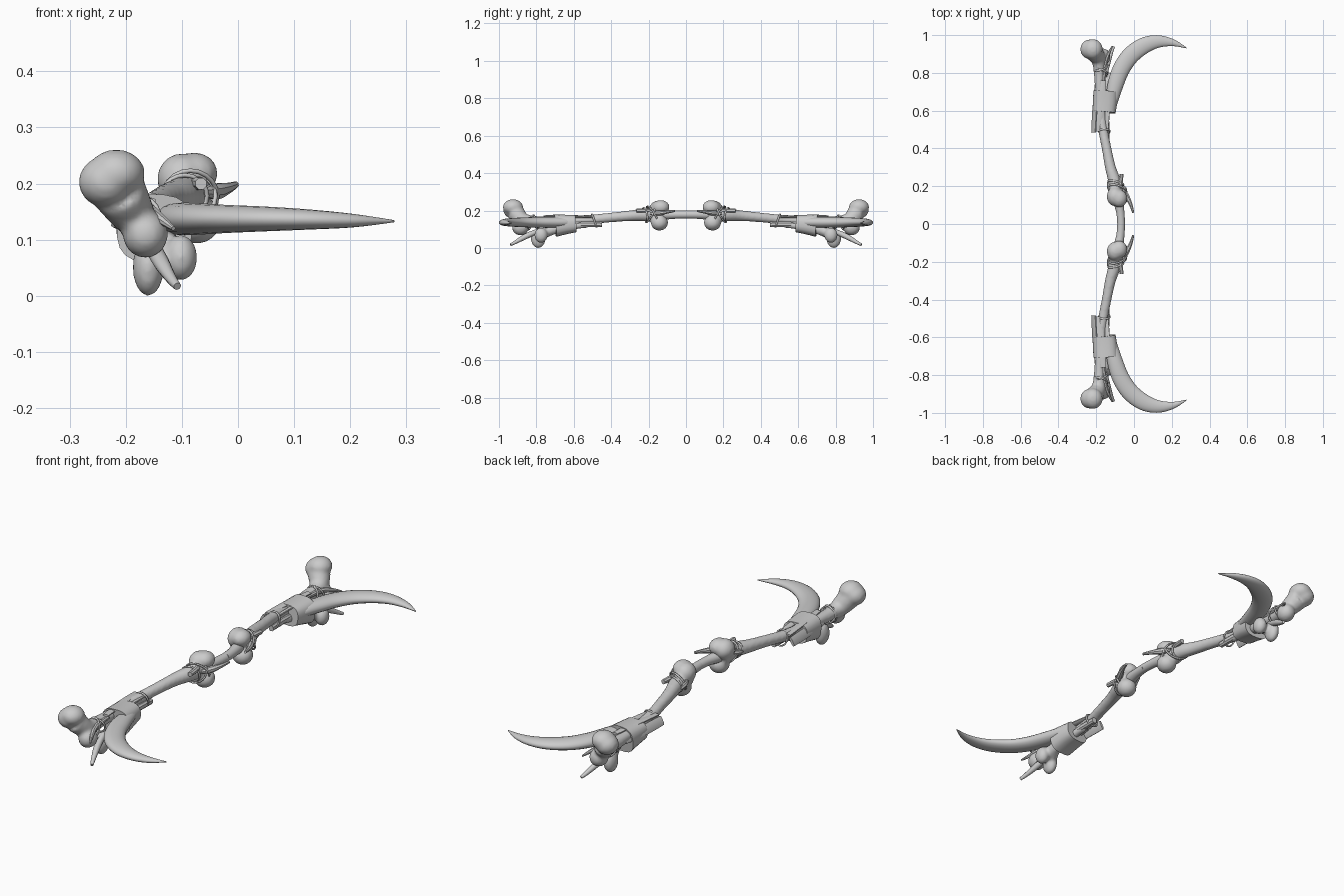
import bpy, bmesh, math
from mathutils import Vector

cube = bpy.data.objects.get("Cube")
if cube:
    bpy.data.objects.remove(cube)

mat = bpy.data.materials.new("bone grey")
mat.use_nodes = True
grey = (0.6, 0.6, 0.6, 1)
mat.diffuse_color = grey
mat.node_tree.nodes["Principled BSDF"].inputs["Base Color"].default_value = grey


def smooth_path(pts, steps):
    """Catmull-Rom through tuples of (x, y, z, width, height)."""
    pts = [Vector(p[:4] + (p[4] if len(p) > 4 else p[3],)) for p in pts]
    out = []
    for i in range(len(pts) - 1):
        a, b, c, d = pts[max(i - 1, 0)], pts[i], pts[i + 1], pts[min(i + 2, len(pts) - 1)]
        for s in range(steps):
            t = s / steps
            out.append(0.5 * (2 * b + (c - a) * t + (2 * a - 5 * b + 4 * c - d) * t * t
                              + (3 * b - a - 3 * c + d) * t ** 3))
    return out + [pts[-1]]


def add_tube(bm, pts, sides=14, steps=4, roll=0, square=1):
    """Loft elliptical rings along a path; square below 1 boxes the section."""
    path = smooth_path(pts, steps)
    rings = []
    for i, p in enumerate(path):
        tan = (path[min(i + 1, len(path) - 1)] - path[max(i - 1, 0)]).to_3d().normalized()
        side = tan.cross(Vector((0, 0, 1))).normalized()
        up = side.cross(tan)
        ring = []
        for k in range(sides):
            a = math.tau * (k + 0.5) / sides
            c, s = math.cos(a), math.sin(a)
            u = p[3] * math.copysign(abs(c) ** square, c)
            v = p[4] * math.copysign(abs(s) ** square, s)
            u, v = u * math.cos(roll) - v * math.sin(roll), u * math.sin(roll) + v * math.cos(roll)
            ring.append(bm.verts.new(p.to_3d() + side * u + up * v))
        rings.append(ring)
    for r, s in zip(rings, rings[1:]):
        for k in range(sides):
            n = (k + 1) % sides
            bm.faces.new((r[k], r[n], s[n], s[k]))
    bm.faces.new(rings[0][::-1])
    bm.faces.new(rings[-1])


def add_ball(bm, center, size):
    made = bmesh.ops.create_uvsphere(bm, u_segments=16, v_segments=10, radius=1)["verts"]
    for v in made:
        v.co = Vector(center) + v.co * Vector(size)


def finish(bm, name, fuse=0, angle=40):
    """Make the object, optionally fuse its pieces, and mirror it to the other limb."""
    bmesh.ops.recalc_face_normals(bm, faces=bm.faces[:])
    mesh = bpy.data.meshes.new(name)
    bm.to_mesh(mesh)
    bm.free()
    mesh.materials.append(mat)
    ob = bpy.data.objects.new(name, mesh)
    bpy.context.collection.objects.link(ob)
    if fuse:
        rm = ob.modifiers.new("fuse", "REMESH")
        rm.mode, rm.voxel_size, rm.use_smooth_shade = "VOXEL", fuse, True
        sm = ob.modifiers.new("soften", "SMOOTH")
        sm.factor, sm.iterations = 0.5, 8
    mir = ob.modifiers.new("mirror", "MIRROR")
    mir.use_axis = (False, True, False)
    for o in bpy.context.selected_objects:
        o.select_set(False)
    ob.select_set(True)
    bpy.context.view_layer.objects.active = ob
    bpy.ops.object.shade_smooth_by_angle(angle=math.radians(angle))


def tube(name, pts, sides=14, steps=4, roll=0, angle=40, square=1):
    bm = bmesh.new()
    add_tube(bm, pts, sides, steps, roll, square)
    finish(bm, name, angle=angle)


def cord(name, center, rx, rz, tilt_y, tilt_x=0.0, thick=0.004):
    """Cord loop around the limb, leaning along y with height and with x."""
    bm = bmesh.new()
    n, m, rings = 20, 6, []
    for i in range(n):
        a = math.tau * i / n
        out = Vector((math.cos(a), 0, math.sin(a)))
        base = Vector(center) + Vector((rx * out.x, tilt_y * out.z + tilt_x * out.x, rz * out.z))
        rings.append([bm.verts.new(base + out * thick * math.cos(math.tau * j / m)
                      + Vector((0, thick * 1.4 * math.sin(math.tau * j / m), 0))) for j in range(m)])
    for i in range(n):
        r, s = rings[i], rings[(i + 1) % n]
        for j in range(m):
            k = (j + 1) % m
            bm.faces.new((r[j], r[k], s[k], s[j]))
    finish(bm, name, angle=80)


# Grip bone in the middle
tube("grip_bone", [(-.068, 0, .178, .021), (-.072, .06, .178, .022),
                   (-.085, .13, .178, .027), (-.095, .2, .178, .022)])

# Long limb bone: paired knuckles by the grip, a round head at the tip
bm = bmesh.new()
add_tube(bm, [(-.088, .125, .176, .042), (-.095, .18, .178, .038), (-.104, .23, .177, .034),
              (-.125, .3, .172, .029), (-.145, .4, .163, .026), (-.164, .5, .153, .026),
              (-.176, .62, .145, .026), (-.182, .74, .142, .027), (-.184, .82, .142, .031),
              (-.19, .875, .15, .041), (-.212, .91, .185, .05)])
add_ball(bm, (-.1, .145, .208), (.045, .052, .046))
add_ball(bm, (-.078, .135, .218), (.043, .048, .038))
add_ball(bm, (-.075, .142, .135), (.046, .047, .043))
add_ball(bm, (-.235, .925, .203), (.05, .053, .046))
add_ball(bm, (-.217, .925, .218), (.052, .055, .043))
add_ball(bm, (-.165, .885, .11), (.041, .046, .043))
finish(bm, "limb_bone", fuse=.007)

# Curved flattened horn
tube("horn", [(-.132, .6, .136, .026, .022), (-.118, .65, .137, .033, .026),
              (-.1, .73, .137, .042, .029), (-.07, .815, .137, .046, .028),
              (-.02, .89, .137, .047, .025), (.05, .943, .137, .044, .022),
              (.125, .966, .136, .034, .018), (.205, .96, .134, .019, .012),
              (.278, .932, .133, .002, .002)], sides=18, steps=5, angle=80)

# Smaller forked bone hanging under the binding
bm = bmesh.new()
add_tube(bm, [(-.15, .52, .125, .016), (-.145, .62, .115, .02), (-.135, .7, .1, .026),
              (-.132, .76, .083, .03)])
add_tube(bm, [(-.135, .72, .095, .026), (-.15, .77, .07, .027), (-.158, .79, .055, .026)])
add_ball(bm, (-.16, .79, .051), (.028, .04, .052))
add_ball(bm, (-.102, .775, .068), (.03, .036, .041))
finish(bm, "forked_bone", fuse=.006)

# Wide leather binding around horn and limb, flaring downward toward the tip
tube("wide_binding", [(-.157, .592, .13, .06, .047), (-.153, .64, .126, .064, .052),
                      (-.149, .7, .12, .067, .061)],
     sides=20, steps=2, angle=50, square=.72)

# Flat splinters tucked under the binding: path and roll
slats = [
    ("outer_splinter", [(-.214, .485, .142, .006, .022), (-.207, .6, .14, .008, .024),
                        (-.198, .74, .138, .006, .016)], -.5),
    ("upper_splinter", [(-.188, .49, .166, .015, .005), (-.178, .6, .17, .019, .006),
                        (-.16, .76, .17, .014, .005)], 0),
    ("lower_splinter", [(-.142, .45, .125, .012, .014), (-.145, .54, .127, .015, .016),
                        (-.15, .64, .12, .014, .012)], 0),
    ("inner_splinter", [(-.145, .5, .163, .01, .005), (-.14, .6, .168, .013, .006),
                        (-.135, .7, .168, .008, .005)], .3),
]
for name, pts, roll in slats:
    tube(name, pts, sides=8, steps=2, roll=roll, angle=30, square=.8)

# Thin pointed bones near the tip
tube("low_spike", [(-.155, .78, .095, .012), (-.14, .85, .065, .015), (-.12, .91, .032, .01),
                   (-.108, .938, .017, .007)], sides=10)
tube("tip_spike", [(-.16, .74, .155, .009), (-.155, .84, .15, .012), (-.135, .9, .135, .009),
                   (-.115, .94, .12, .004)], sides=8)

# Small bones tied beside the grip
tube("grip_splinter", [(-.1, .16, .195, .009), (-.075, .2, .2, .013), (-.066, .265, .2, .011)],
     sides=8, angle=30)
tube("grip_peg", [(-.06, .19, .185, .008), (-.04, .15, .186, .015), (-.018, .105, .192, .01),
                  (-.004, .06, .198, .006)], sides=8)
tube("grip_chip", [(-.12, .16, .19, .008), (-.132, .2, .18, .012), (-.13, .24, .17, .007)],
     sides=7, angle=30)

# Cords at the grip, mid limb and tip
cord("grip_cord_a", (-.085, .18, .178), .048, .045, .025, -.015)
cord("grip_cord_b", (-.086, .19, .178), .046, .042, -.022, -.01)
cord("grip_cord_c", (-.095, .218, .178), .04, .037, .008, -.01)
cord("limb_cord_a", (-.157, .49, .146), .03, .034, .012)
cord("tip_cord_a", (-.176, .805, .138), .036, .036, .012, -.01)
cord("tip_cord_b", (-.175, .83, .136), .036, .04, -.015, .01)
